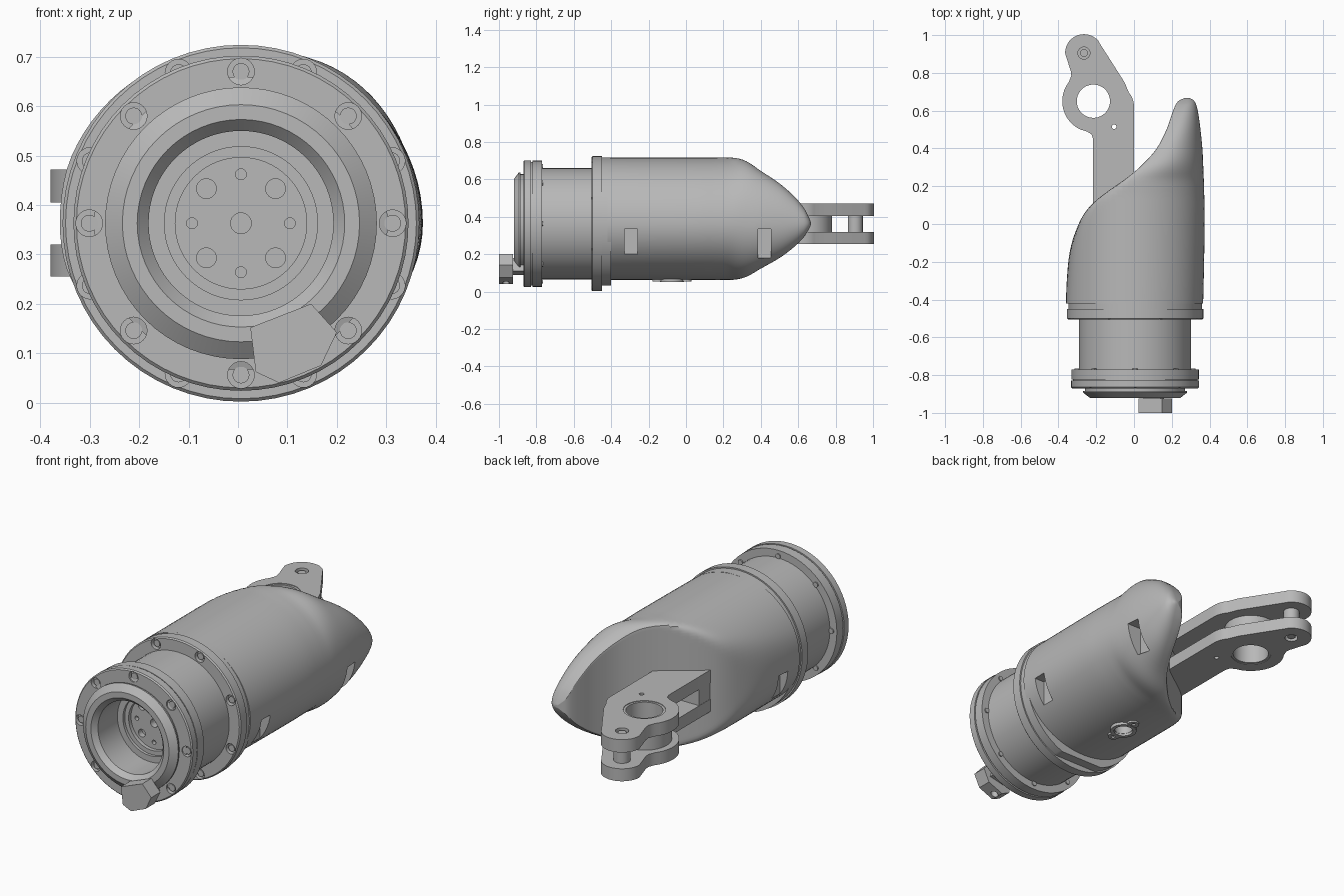
import bpy, bmesh
from math import sin, cos, pi, radians
from mathutils import Matrix, Vector

if "Cube" in bpy.data.objects:
    bpy.data.objects.remove(bpy.data.objects["Cube"])

grey = bpy.data.materials.new("plain_grey")
grey.use_nodes = True
grey.diffuse_color = (0.48, 0.48, 0.48, 1)
grey.node_tree.nodes["Principled BSDF"].inputs["Base Color"].default_value = (0.48, 0.48, 0.48, 1)

AX, AZ = 0.006, 0.363  # main axis, running along y


def finish(name, bm):
    bmesh.ops.remove_doubles(bm, verts=bm.verts, dist=1e-5)
    bmesh.ops.recalc_face_normals(bm, faces=bm.faces)
    mesh = bpy.data.meshes.new(name)
    bm.to_mesh(mesh)
    bm.free()
    mesh.materials.append(grey)
    ob = bpy.data.objects.new(name, mesh)
    bpy.context.collection.objects.link(ob)
    return ob


def lathe(name, profile, segs=64):
    """Spin a closed (radius, y) profile about the main axis."""
    bm = bmesh.new()
    rings = []
    for i in range(segs):
        a = 2 * pi * i / segs
        rings.append([bm.verts.new((AX + r * cos(a), y, AZ + r * sin(a))) for r, y in profile])
    n = len(profile)
    for i in range(segs):
        p, q = rings[i], rings[(i + 1) % segs]
        for j in range(n):
            bm.faces.new((p[j], p[(j + 1) % n], q[(j + 1) % n], q[j]))
    return finish(name, bm)


def rods(name, spots, r, lo, hi, axis="Y", segs=24):
    """Cylinders at (x, z) spots along y, or at (x, y) spots along z."""
    bm = bmesh.new()
    mid = (lo + hi) / 2
    for u, v in spots:
        if axis == "Y":
            m = Matrix.Translation((u, mid, v)) @ Matrix.Rotation(pi / 2, 4, "X")
        else:
            m = Matrix.Translation((u, v, mid))
        bmesh.ops.create_cone(bm, cap_ends=True, segments=segs, radius1=r, radius2=r,
                              depth=hi - lo, matrix=m)
    return finish(name, bm)


def box(name, lo, hi):
    bm = bmesh.new()
    lo, hi = Vector(lo), Vector(hi)
    bmesh.ops.create_cube(bm, size=1, matrix=Matrix.Translation((lo + hi) / 2) @ Matrix.Diagonal((*(hi - lo), 1)))
    return finish(name, bm)


def prism(name, pts, lo, hi, axis="Z"):
    """Extrude an outline along z, or an (x, z) outline along y."""
    bm = bmesh.new()
    place = (lambda p, d: (p[0], p[1], d)) if axis == "Z" else (lambda p, d: (p[0], d, p[1]))
    a = [bm.verts.new(place(p, lo)) for p in pts]
    b = [bm.verts.new(place(p, hi)) for p in pts]
    bm.faces.new(a)
    bm.faces.new(b)
    for i in range(len(pts)):
        j = (i + 1) % len(pts)
        bm.faces.new((a[i], a[j], b[j], b[i]))
    return finish(name, bm)


def cut(ob, *cutters):
    for c in cutters:
        mod = ob.modifiers.new("cut", "BOOLEAN")
        mod.operation, mod.solver, mod.object = "DIFFERENCE", "EXACT", c
        bpy.context.view_layer.objects.active = ob
        bpy.ops.object.modifier_apply(modifier=mod.name)
        bpy.data.objects.remove(c)


def circle(radius, count, start=0):
    angles = [radians(start) + 2 * pi * i / count for i in range(count)]
    return [(AX + radius * cos(a), AZ + radius * sin(a)) for a in angles]


def arc(cx, cy, r, a0, a1, n):
    angles = [radians(a0 + (a1 - a0) * i / n) for i in range(n + 1)]
    return [(cx + r * cos(a), cy + r * sin(a)) for a in angles]


# Shell: scooped cylinder, rows are (y, scoop x, outer x, height factor)
ROWS = [(-.42, -.385, .366, 1), (-.3, -.372, .369, 1), (-.15, -.345, .372, 1), (0, -.293, .374, 1),
        (.08, -.245, .374, 1), (.15, -.17, .372, 1), (.25, -.03, .369, 1), (.32, .05, .366, .95),
        (.4, .12, .362, .8), (.5, .172, .352, .61), (.58, .2, .341, .41), (.63, .22, .33, .24),
        (.655, .24, .315, .11), (.668, .272, .292, .02)]


def slope(i, k):
    a, b = ROWS[max(i - 1, 0)], ROWS[min(i + 1, len(ROWS) - 1)]
    return (b[k] - a[k]) / (b[0] - a[0])


def station(i, t, k):
    p, q = ROWS[i], ROWS[i + 1]
    d = q[0] - p[0]
    return (p[k] * (1 + 2 * t) * (1 - t) ** 2 + q[k] * t * t * (3 - 2 * t)
            + d * (slope(i, k) * t * (1 - t) ** 2 - slope(i + 1, k) * t * t * (1 - t)))


def section(y, scoop, outer, h):
    xc = max(0, min(scoop + 0.05, (scoop + outer) / 2))
    soft = min(0.05, xc - scoop)
    pts = []
    for i in range(80):
        a = 2 * pi * i / 80
        c, s = cos(a), sin(a)
        if c >= 0:
            x = xc + (outer - xc) * c
        else:
            side = xc + 0.365 * c
            x = max(side, scoop) + max(soft - abs(side - scoop), 0) ** 2 / (4 * soft)
        pts.append((x, y, AZ + h * s * (0.353 if s > 0 else 0.3)))
    return pts


bm = bmesh.new()
loops = []
for i in range(len(ROWS) - 1):
    for step in range(4):
        t = step / 4
        y = ROWS[i][0] + t * (ROWS[i + 1][0] - ROWS[i][0])
        loops.append(section(y, *[station(i, t, k) for k in (1, 2, 3)]))
loops.append(section(*ROWS[-1]))
loops = [[bm.verts.new(p) for p in loop] for loop in loops]
for p, q in zip(loops, loops[1:]):
    for j in range(len(p)):
        k = (j + 1) % len(p)
        bm.faces.new((p[j], p[k], q[k], q[j]))
bm.faces.new(loops[0])
bm.faces.new(loops[-1])
shell = finish("scooped_shell", bm)
cut(shell, box("slot", (.31, -.33, .17), (.5, -.26, .335)),
    box("slot", (-.5, -.33, .17), (-.31, -.26, .335)),
    box("slot", (.28, .385, .18), (.5, .455, .335)),
    rods("port", [(AX, -.075)], .045, 0, .11, "Z"))

# Rear flange and the flat-bottomed ring behind it
rear = lathe("rear_flange", [(.25, -.505), (.355, -.505), (.361, -.499), (.361, -.45), (.25, -.45)])
cut(rear, rods("bores", circle(.33, 8, 22.5), .027, -.55, -.48))
rods("rear_screws", circle(.33, 8, 22.5), .017, -.497, -.47)
ring = lathe("shell_ring", [(.25, -.455), (.354, -.455), (.354, -.4), (.25, -.4)])
cut(ring, box("flat", (-.5, -.6, -.2), (.5, -.3, .032)))

# Hollow neck with stepped mouth and inner hub
lathe("neck", [(.297, -.45), (.297, -.86), (.265, -.87), (.265, -.885), (.275, -.885), (.275, -.893),
               (.24, -.92), (.21, -.92), (.187, -.895), (.187, -.45)])
hub = lathe("hub_plate", [(0, -.7), (.133, -.7), (.133, -.72), (.155, -.72), (.155, -.735),
                          (.19, -.735), (.19, -.6), (0, -.6)])
cut(hub, rods("holes", circle(.099, 4, 45), .02, -.8, -.67),
    rods("holes", circle(.099, 4), .011, -.8, -.68),
    rods("holes", [(AX, AZ)], .021, -.8, -.66))

# Front collar: two plates with a groove and countersunk screws
lathe("collar_back", [(.28, -.822), (.337, -.822), (.337, -.77), (.28, -.77)])
lathe("collar_core", [(.28, -.835), (.33, -.835), (.33, -.81), (.28, -.81)])
front = lathe("collar_front", [(.26, -.87), (.333, -.87), (.339, -.864), (.339, -.828), (.26, -.828)])
cut(front, rods("bores", circle(.307, 8), .027, -.9, -.848))
rods("collar_screws", circle(.307, 8), .017, -.862, -.84)
rods("collar_nuts", circle(.307, 8), .013, -.78, -.764)

# Locking block at the mouth
block = prism("lock_block", [(.025, .152), (.148, .2), (.2, .142), (.168, .075), (.083, .04), (.036, .062)],
              -1, -.925, "Y")
cut(block, rods("hole", [(.1, -.963)], .018, 0, .075, "Z"))
prism("lock_stem", [(.05, .15), (.14, .18), (.16, .11), (.07, .09)], -.93, -.86, "Y")
prism("lock_slit", [(.078, .088), (.115, .1), (.148, .117), (.115, .105)], -1.0, -.995, "Y")

# Drain port with two ears under the shell
port = rods("drain_port", [(AX, -.075)], .065, .052, .12, "Z", 32)
cut(port, rods("hole", [(AX, -.075)], .047, 0, .105, "Z"))
for side in (-1, 1):
    ear = rods("port_ear", [(AX, -.075 + side * .075)], .03, .054, .1, "Z")
    cut(ear, rods("hole", [(AX, -.075 + side * .08)], .01, 0, .075, "Z"))

# Fork arm: two matching cheeks, spacer boss, root and pin
BORE, PIN = (-.215, .65), (-.265, .905)
outline = ([(0, .05), (0, .6)] + arc(-.12, .62, .12, 0, 40, 5) + [(-.05, .75), (-.18, .954)]
           + arc(*PIN, .1, 40, 180, 14) + [(-.335, .81), (-.332, .785), (-.34, .765)]
           + arc(*BORE, .165, 142, 245, 12) + [(-.25, .49), (-.225, .475), (-.217, .45), (-.217, .05)])
for name, lo, hi in (("lower_cheek", .255, .32), ("upper_cheek", .405, .472)):
    cheek = prism(name, outline, lo, hi)
    cut(cheek, rods("hole", [BORE], .1, 0, 1, "Z", 48), rods("hole", [PIN], .032, 0, 1, "Z"),
        rods("hole", [(-.105, .515)], .012, 0, 1, "Z", 16))
boss = rods("spacer_boss", [BORE], .13, .318, .407, "Z", 48)
cut(boss, rods("hole", [BORE], .1, 0, 1, "Z", 48))
bush = rods("bore_bush", [BORE], .102, .258, .469, "Z", 48)
cut(bush, rods("hole", [BORE], .088, 0, 1, "Z", 48))
pin = rods("fork_pin", [PIN], .04, .315, .41, "Z")
rods("pin_core", [PIN], .02, .262, .465, "Z")
box("arm_root", (-.216, .05, .318), (-.001, .2, .407))

# Smooth shading with sharp edges kept
for ob in bpy.context.collection.objects:
    ob.select_set(ob.type == "MESH" and grey.name in ob.data.materials)
bpy.context.view_layer.objects.active = shell
bpy.ops.object.shade_smooth_by_angle(angle=radians(30))
